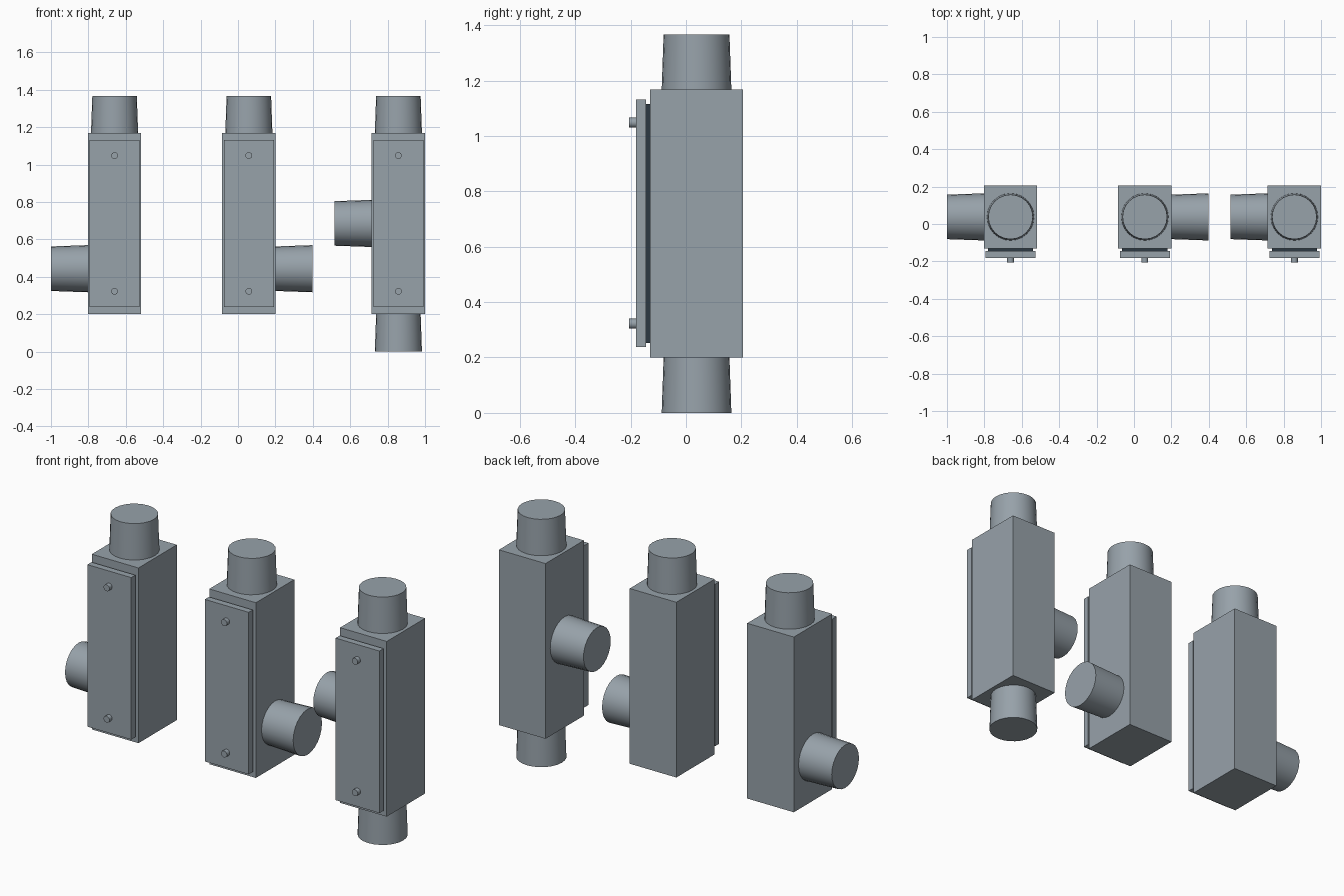
import bpy
import math
from mathutils import Vector

cube = bpy.data.objects.get("Cube")
if cube:
    bpy.data.objects.remove(cube, do_unlink=True)


def material(name, rgb):
    m = bpy.data.materials.new(name)
    m.use_nodes = True
    color = (*rgb, 1)
    m.diffuse_color = color
    m.node_tree.nodes["Principled BSDF"].inputs["Base Color"].default_value = color
    return m


steel = material("blue grey metal", (0.31, 0.36, 0.40))
rubber = material("dark rubber", (0.025, 0.04, 0.055))


def box(name, x, half_width, ys, zs, mat):
    bpy.ops.mesh.primitive_cube_add(size=1, location=(x, sum(ys) / 2, sum(zs) / 2))
    ob = bpy.context.object
    ob.name = name
    ob.scale = (2 * half_width, ys[1] - ys[0], zs[1] - zs[0])
    bpy.ops.object.transform_apply(location=False, rotation=False, scale=True)
    ob.data.materials.append(mat)


def tube(name, start, end, r_start, r_end, sides):
    """Capped round part running from start to end."""
    a, b = Vector(start), Vector(end)
    bpy.ops.mesh.primitive_cone_add(vertices=sides, radius1=r_start, radius2=r_end,
                                    depth=(b - a).length, location=(a + b) / 2)
    ob = bpy.context.object
    ob.name = name
    ob.rotation_euler = (b - a).to_track_quat("Z", "Y").to_euler()
    ob.data.materials.append(steel)
    bpy.ops.object.shade_smooth_by_angle(angle=math.radians(30))


BOTTOM, TOP = 0.2, 1.168
HALF = 0.1425          # half width of a body
PIPE_Y = 0.038         # depth of the pipe axes
LENGTH = 0.198         # visible pipe length
WIDE, NARROW = 0.126, 0.119

# name, centre x, side of the branch pipe, branch height, bottom pipe present
fittings = [
    ("right", -0.66, -1, 0.443, False),
    ("middle", 0.058, 1, 0.443, False),
    ("left", 0.8575, -1, 0.685, True),
]

for name, x, side, branch_z, has_bottom in fittings:
    # Body, gasket and cover plate
    box(name + "_body", x, HALF, (-0.13, 0.205), (BOTTOM, TOP), steel)
    box(name + "_gasket", x, 0.121, (-0.145, -0.13), (0.253, 1.115), rubber)
    box(name + "_cover", x, 0.134, (-0.181, -0.145), (0.237, 1.132), steel)

    # Cover screws
    for label, z in (("upper", 1.048), ("lower", 0.322)):
        tube(f"{name}_{label}_screw", (x, -0.18, z), (x, -0.205, z), 0.018, 0.018, 16)

    # Vertical pipes, wider towards the floor
    tube(name + "_top_pipe", (x, PIPE_Y, TOP), (x, PIPE_Y, TOP + LENGTH), WIDE, NARROW, 24)
    if has_bottom:
        tube(name + "_bottom_pipe", (x, PIPE_Y, 0), (x, PIPE_Y, BOTTOM), WIDE, NARROW, 24)

    # Branch pipe, wider towards +x
    near, far = x + side * HALF, x + side * (HALF + LENGTH)
    tube(name + "_branch_pipe", (max(near, far), PIPE_Y, branch_z),
         (min(near, far), PIPE_Y, branch_z), WIDE, NARROW, 24)
